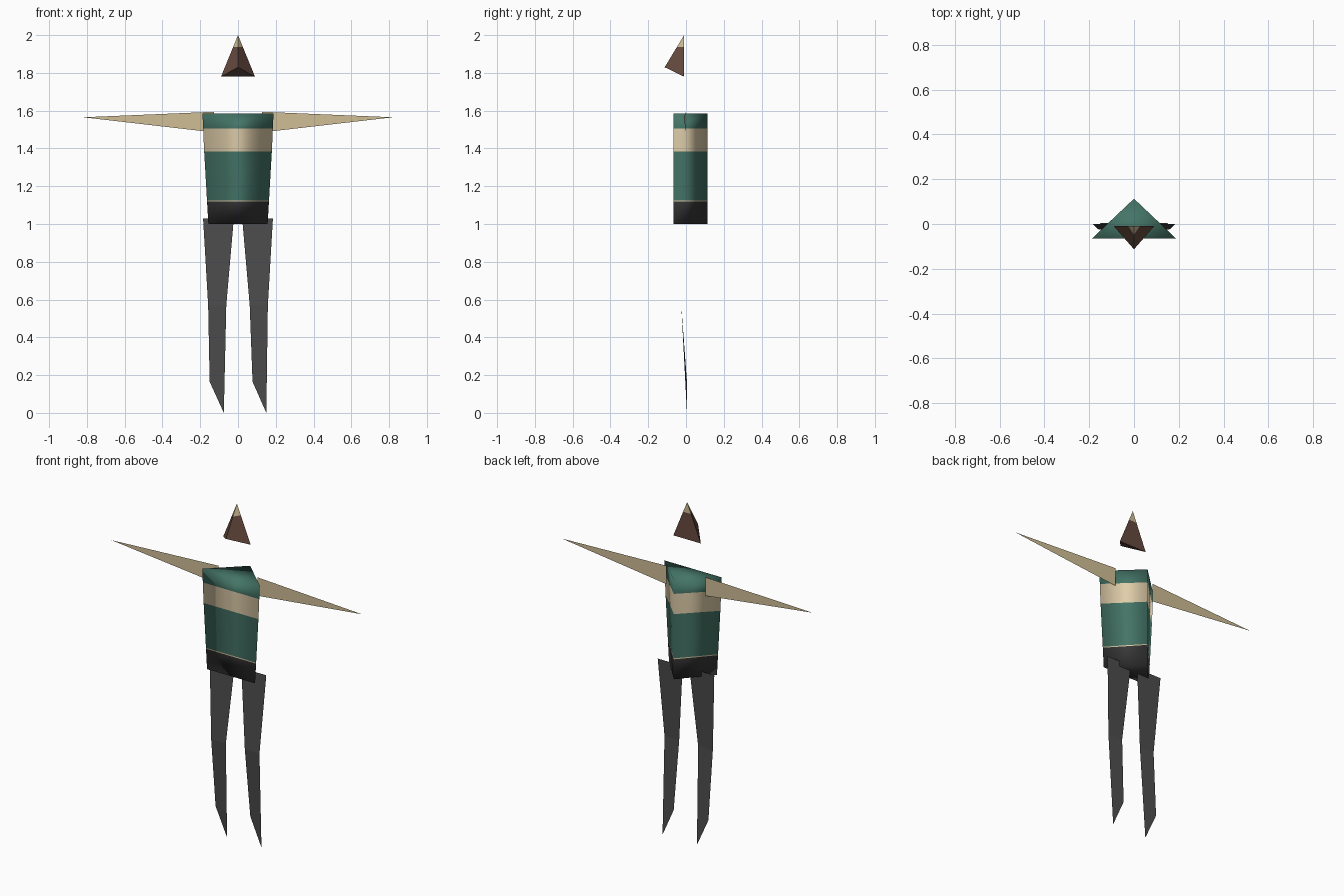
import bpy
import bmesh

cube = bpy.data.objects.get("Cube")
if cube:
    bpy.data.objects.remove(cube, do_unlink=True)


def material(name, srgb):
    """Flat material from 0-255 display values, stored as linear."""
    colour = [((c / 255 + 0.055) / 1.055) ** 2.4 for c in srgb] + [1]
    mat = bpy.data.materials.new(name)
    mat.use_nodes = True
    mat.diffuse_color = colour
    bsdf = mat.node_tree.nodes["Principled BSDF"]
    bsdf.inputs["Base Color"].default_value = colour
    bsdf.inputs["Roughness"].default_value = 0.9
    return mat


GREEN = material("jersey green", (68, 116, 102))
CREAM = material("cream stripe", (224, 206, 170))
SKIN = material("skin", (208, 190, 150))
BROWN = material("hair brown", (102, 74, 62))
BLACK = material("waist black", (56, 55, 55))
GREY = material("trouser grey", (76, 76, 76))


def finish(name, bm, mats, smooth=False, solid=True):
    if solid:
        bmesh.ops.recalc_face_normals(bm, faces=bm.faces)
    for f in bm.faces:
        f.smooth = smooth
    mesh = bpy.data.meshes.new(name)
    bm.to_mesh(mesh)
    bm.free()
    for m in mats:
        mesh.materials.append(m)
    obj = bpy.data.objects.new(name, mesh)
    bpy.context.collection.objects.link(obj)
    return obj


def slice_at(bm, heights):
    for z in heights:
        bmesh.ops.bisect_plane(bm, geom=bm.verts[:] + bm.edges[:] + bm.faces[:],
                               plane_co=(0, 0, z), plane_no=(0, 0, 1))


# Torso: tapered three-sided prism, cut into coloured bands by height
bm = bmesh.new()
rings = []
for z, half in ((1.0, 0.157), (1.4, 0.18), (1.585, 0.188)):
    rings.append([bm.verts.new(p) for p in
                  ((-half, -0.065, z), (half, -0.065, z), (0, 0.113, z))])
for low, high in zip(rings, rings[1:]):
    for i in range(3):
        j = (i + 1) % 3
        bm.faces.new((low[i], low[j], high[j], high[i]))
bm.faces.new(rings[0])
bm.faces.new(rings[-1])
bands = ((1.118, 2), (1.124, 1), (1.385, 0), (1.505, 1), (2, 0))
slice_at(bm, [top for top, _ in bands[:-1]])
for f in bm.faces:
    z = f.calc_center_median().z
    f.material_index = next(m for top, m in bands if z < top)
finish("torso", bm, [GREEN, CREAM, BLACK], smooth=True)

# Head: tetrahedron with a pale tip
bm = bmesh.new()
apex, left, right, nose = [bm.verts.new(p) for p in (
    (0, -0.01, 2), (0.09, -0.01, 1.78), (-0.09, -0.01, 1.78), (0, -0.113, 1.83))]
for tri in ((apex, left, right), (apex, left, nose),
            (apex, right, nose), (left, right, nose)):
    bm.faces.new(tri)
slice_at(bm, [1.937])
for f in bm.faces:
    f.material_index = int(f.calc_center_median().z > 1.937)
finish("head", bm, [BROWN, SKIN])

# Arms: flat tapering sheets, mirrored
for side, name in ((1, "left_arm"), (-1, "right_arm")):
    bm = bmesh.new()
    points = [(0.128, 0, 1.594), (0.128, 0, 1.485), (0.82, -0.012, 1.565)]
    bm.faces.new([bm.verts.new((side * x, y, z)) for x, y, z in points[::side]])
    finish(name, bm, [SKIN], solid=False)

# Legs: two-part sheets with a bent knee; both feet slant the same way
hips = ((-0.185, -0.022), (0.022, 0.185))
knees = ((-0.158, -0.062), (0.062, 0.158))
ankles = ((-0.15, -0.075), (0.077, 0.15))
for name, hip, knee, foot in zip(("right_leg", "left_leg"), hips, knees, ankles):
    bm = bmesh.new()
    rows = []
    for (a, b), y, za, zb in ((hip, 0, 1.03, 1.03), (knee, -0.025, 0.57, 0.57),
                              (foot, 0.005, 0.165, 0)):
        rows.append((bm.verts.new((a, y, za)), bm.verts.new((b, y, zb))))
    for up, down in zip(rows, rows[1:]):
        bm.faces.new((up[0], down[0], down[1], up[1]))
    finish(name, bm, [GREY], solid=False)
